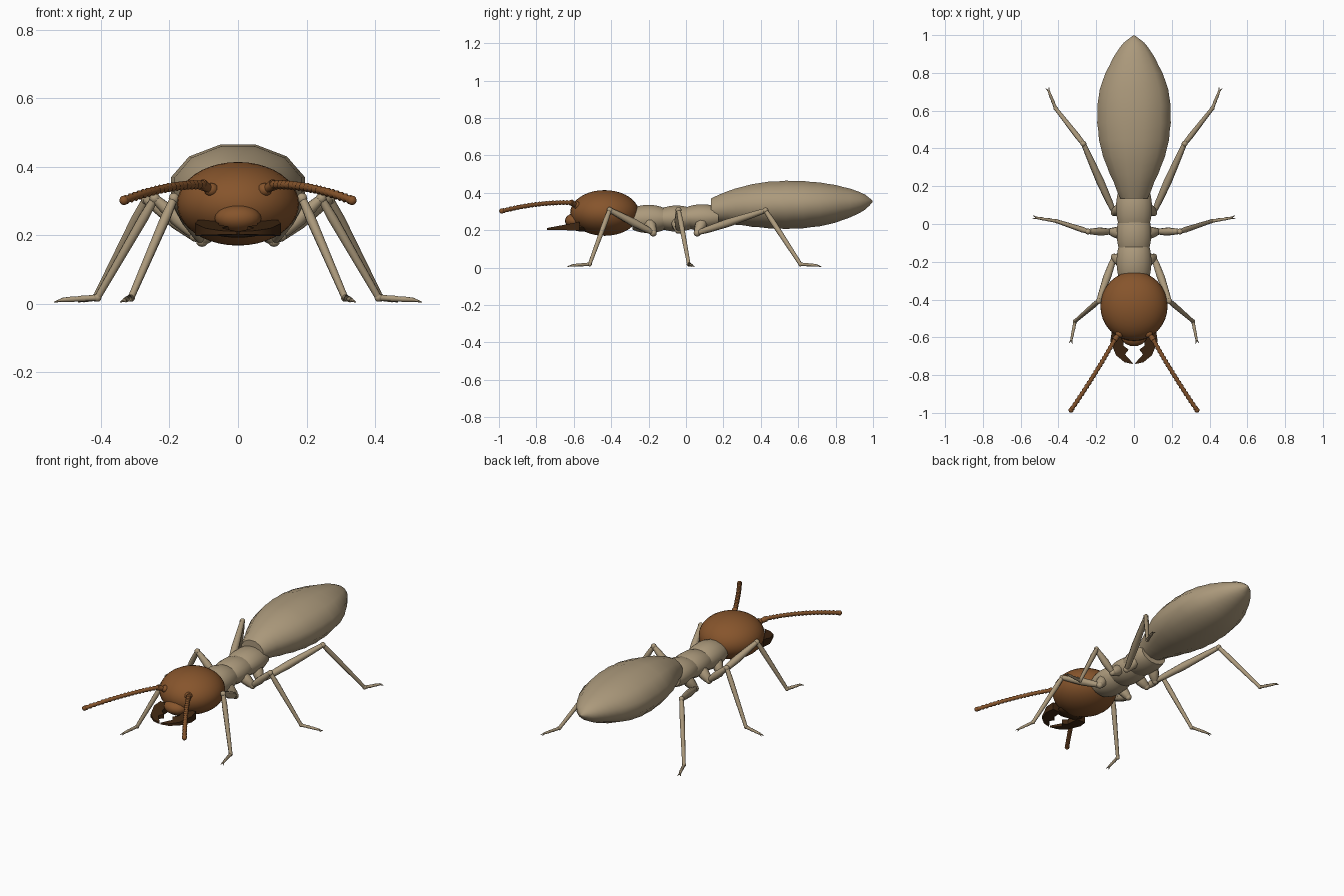
import bpy, bmesh, math
from mathutils import Vector, Matrix

cube = bpy.data.objects.get("Cube")
if cube:
    bpy.data.objects.remove(cube, do_unlink=True)


def material(name, color):
    m = bpy.data.materials.new(name)
    m.use_nodes = True
    m.diffuse_color = (*color, 1)
    m.node_tree.nodes["Principled BSDF"].inputs["Base Color"].default_value = (*color, 1)
    return m


TAN = material("pale tan", (0.41, 0.32, 0.20))
BROWN = material("head brown", (0.24, 0.09, 0.025))
DARK = material("dark jaw brown", (0.05, 0.02, 0.006))


def finish(bm, name, mat, mirror=False, angle=50):
    bmesh.ops.recalc_face_normals(bm, faces=bm.faces)
    me = bpy.data.meshes.new(name)
    bm.to_mesh(me)
    bm.free()
    me.materials.append(mat)
    ob = bpy.data.objects.new(name, me)
    bpy.context.collection.objects.link(ob)
    bpy.ops.object.select_all(action='DESELECT')
    bpy.context.view_layer.objects.active = ob
    ob.select_set(True)
    bpy.ops.object.shade_smooth_by_angle(angle=math.radians(angle))
    if mirror:
        mod = ob.modifiers.new("mirror", 'MIRROR')
        mod.use_clip = False
        mod.use_mirror_merge = False
    return ob


def skin(bm, rings):
    """Join rings of vertices into a capped tube."""
    n = len(rings[0])
    for a, b in zip(rings, rings[1:]):
        for i in range(n):
            j = (i + 1) % n
            bm.faces.new((a[i], a[j], b[j], b[i]))
    bm.faces.new(rings[0])
    bm.faces.new(rings[-1])


def body(name, stations, sides, mat):
    """Elliptical rings along y; each station is y, half width, half height, centre z."""
    bm = bmesh.new()
    rings = []
    for y, rx, rz, zc in stations:
        angles = [2 * math.pi * (i + 0.5) / sides for i in range(sides)]
        rings.append([bm.verts.new((rx * math.sin(a), y, zc + rz * math.cos(a))) for a in angles])
    skin(bm, rings)
    return finish(bm, name, mat)


def tube(bm, points, radii, sides=8):
    pts = [Vector(p) for p in points]
    rings = []
    for i, (p, r) in enumerate(zip(pts, radii)):
        d = (pts[min(i + 1, len(pts) - 1)] - pts[max(i - 1, 0)]).normalized()
        u = d.cross(Vector((0.3, 0.1, 1))).normalized()
        v = d.cross(u)
        angles = [2 * math.pi * k / sides for k in range(sides)]
        rings.append([bm.verts.new(p + r * (u * math.cos(a) + v * math.sin(a))) for a in angles])
    skin(bm, rings)


def ball(bm, centre, radii, u=10, v=6):
    bmesh.ops.create_uvsphere(bm, u_segments=u, v_segments=v, radius=1,
                              matrix=Matrix.LocRotScale(Vector(centre), None, Vector(radii)))


def limb(bm, a, b, profile):
    """Straight limb with radii given at fractions of its length."""
    a, b = Vector(a), Vector(b)
    tube(bm, [a.lerp(b, t) for t, r in profile], [r for t, r in profile])


# Abdomen: banded plates with slight bulges
outline = [(0.135, .075, .062, .31), (0.22, .110, .088, .322), (0.31, .150, .108, .33),
           (0.40, .180, .123, .334), (0.49, .195, .130, .335), (0.58, .199, .131, .336),
           (0.67, .194, .125, .337), (0.76, .171, .112, .339), (0.84, .134, .091, .343),
           (0.91, .095, .066, .347), (0.96, .056, .040, .35), (0.998, .004, .004, .353)]
stations = []
for a, b in zip(outline, outline[1:]):
    mid = [(p + q) / 2 for p, q in zip(a, b)]
    stations += [a, (mid[0], mid[1] * 1.025, mid[2] * 1.025, mid[3])]
stations.append(outline[-1])
body("abdomen", stations, 12, TAN)

# Thorax: three rounded segments
for name, y0, y1, rx, rz, zc in (("front_thorax", -.285, -.115, .094, .077, .26),
                                 ("middle_thorax", -.135, .035, .093, .071, .262),
                                 ("rear_thorax", .0, .175, .097, .072, .268)):
    rings = []
    for i in range(9):
        t = i / 8
        f = 0.76 + 0.24 * math.sin(math.pi * t) ** 0.8
        rings.append((y0 + (y1 - y0) * t, rx * (0.45 + 0.55 * f), rz * f, zc))
    body(name, rings, 16, TAN)

# Head and mouth plates
bm = bmesh.new()
ball(bm, (0, -.435, .292), (.178, .184, .122), 32, 20)
finish(bm, "head", BROWN)
bm = bmesh.new()
ball(bm, (0, -.595, .25), (.068, .052, .040), 20, 12)
finish(bm, "upper_lip", BROWN)
bm = bmesh.new()
ball(bm, (0, -.56, .213), (.085, .05, .02), 16, 8)
finish(bm, "lower_lip", DARK)

# Toothed jaws, thinning toward the tips
jaw = [(.118, -.57), (.125, -.62), (.095, -.695), (.05, -.732), (.003, -.742), (.025, -.715),
       (.048, -.69), (.028, -.665), (.055, -.645), (.06, -.57)]
bm = bmesh.new()
rings = []
for top in (0, 1):
    ring = []
    for x, y in jaw:
        t = (-.57 - y) / .17
        ring.append(bm.verts.new((x, y, .212 + .032 * (1 - t) if top else .198 + .004 * t)))
    rings.append(ring)
skin(bm, rings)
finish(bm, "jaws", DARK, True, 30)

# Beaded antennae
bm = bmesh.new()
ball(bm, (.078, -.582, .333), (.022, .022, .02))
limb(bm, (.08, -.585, .333), (.105, -.615, .348), [(0, .012), (.5, .014), (1, .017)])
p0, p1, p2 = Vector((.1, -.61, .347)), Vector((.2, -.79, .352)), Vector((.333, -.985, .302))
points, radii = [], []
BEADS = 20
for i in range(BEADS * 2 + 1):
    t = i / (BEADS * 2)
    points.append(p0 * (1 - t) ** 2 + p1 * 2 * t * (1 - t) + p2 * t * t)
    radii.append(.014 if i % 2 else .0095)
tube(bm, points, radii)
ball(bm, p2, (.014, .014, .014))
finish(bm, "antennae", BROWN, True)

# Legs: root, hip, knee, ankle, toe
legs = {
    "front_legs": ((.06, -.20, .25), (.105, -.175, .185), (.187, -.408, .308),
                   (.312, -.515, .018), (.335, -.632, .01)),
    "middle_legs": ((.06, -.05, .25), (.125, -.04, .20), (.243, -.04, .308),
                    (.41, .015, .018), (.535, .036, .01)),
    "rear_legs": ((.06, .09, .25), (.105, .06, .185), (.268, .425, .305),
                  (.415, .612, .018), (.458, .72, .01)),
}
for name, (root, hip, knee, ankle, toe) in legs.items():
    bm = bmesh.new()
    limb(bm, root, hip, [(0, .03), (.4, .032), (.85, .024), (1.1, .014)])
    ball(bm, hip, (.019, .019, .019))
    limb(bm, hip, knee, [(0, .012), (.15, .018), (.45, .022), (.8, .017), (1, .013)])
    ball(bm, knee, (.016, .016, .016))
    limb(bm, knee, ankle, [(0, .012), (.2, .015), (.6, .0125), (1, .010)])
    ball(bm, ankle, (.012, .012, .012))
    limb(bm, ankle, toe, [(0, .010), (.28, .008), (.3, .0095), (.53, .007),
                          (.55, .0085), (.85, .006)])
    # Paired claws
    a, b = Vector(ankle), Vector(toe)
    side = (b - a).cross(Vector((0, 0, 1))).normalized() * .009
    for s in (-1, 1):
        limb(bm, a.lerp(b, .83), b + side * s - Vector((0, 0, .005)), [(0, .005), (1, .0015)])
    finish(bm, name, TAN, True)
